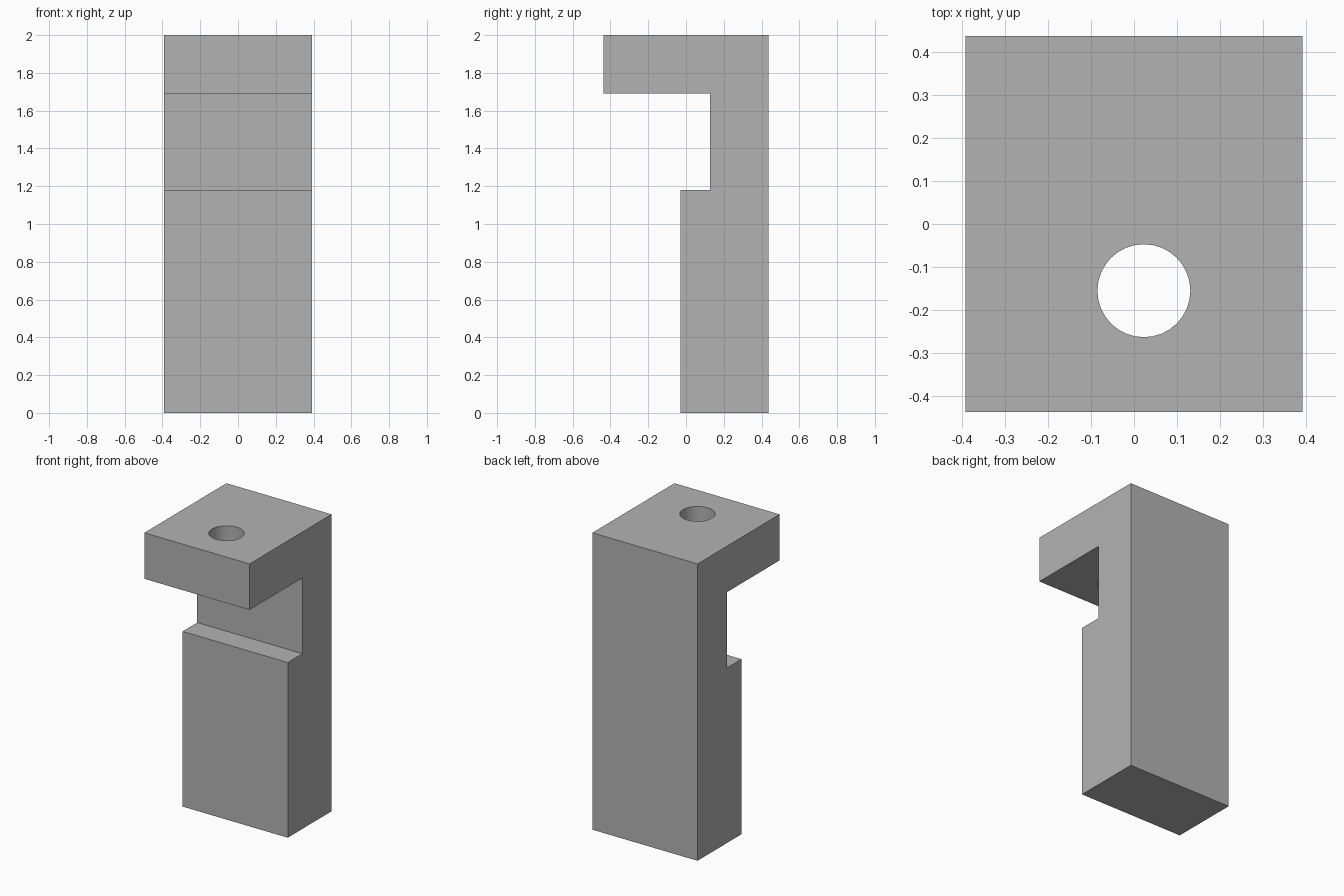
import bpy
import bmesh

cube = bpy.data.objects.get("Cube")
if cube:
    bpy.data.objects.remove(cube, do_unlink=True)

WIDTH = 0.784
HOLE_X, HOLE_Y, HOLE_RADIUS = 0.023, -0.155, 0.108

# Side outline of the clamp as (y, z)
PROFILE = [(-0.03, 0), (0.437, 0), (0.437, 2), (-0.437, 2),
           (-0.437, 1.69), (0.126, 1.69), (0.126, 1.18), (-0.03, 1.18)]

grey = bpy.data.materials.new("plain grey")
grey.use_nodes = True
colour = (0.45, 0.45, 0.45, 1)
grey.diffuse_color = colour
grey.node_tree.nodes["Principled BSDF"].inputs["Base Color"].default_value = colour

# Hooked bracket body: outline extruded across the width
bm = bmesh.new()
outline = bm.faces.new([bm.verts.new((-WIDTH / 2, y, z)) for y, z in PROFILE])
extruded = bmesh.ops.extrude_face_region(bm, geom=[outline])["geom"]
bmesh.ops.translate(bm, vec=(WIDTH, 0, 0),
                    verts=[v for v in extruded if isinstance(v, bmesh.types.BMVert)])
bmesh.ops.recalc_face_normals(bm, faces=bm.faces)
mesh = bpy.data.meshes.new("hooked_bracket")
bm.to_mesh(mesh)
bm.free()
mesh.materials.append(grey)
bracket = bpy.data.objects.new("hooked_bracket", mesh)
bpy.context.collection.objects.link(bracket)

# Cutter for the round hole through the top arm
bpy.ops.mesh.primitive_cylinder_add(vertices=32, radius=HOLE_RADIUS, depth=0.5,
                                    location=(HOLE_X, HOLE_Y, 1.85))
cutter = bpy.context.object
cutter.name = "hole_cutter"
cutter.data.materials.append(grey)
cutter.hide_render = True

drill = bracket.modifiers.new("drill_hole", "BOOLEAN")
drill.operation = "DIFFERENCE"
drill.solver = "EXACT"
drill.object = cutter

# Bake the hole, then smooth only its wall
bpy.ops.object.select_all(action="DESELECT")
bracket.select_set(True)
bpy.context.view_layer.objects.active = bracket
bpy.ops.object.modifier_apply(modifier=drill.name)
bpy.data.objects.remove(cutter, do_unlink=True)
bpy.ops.object.shade_smooth_by_angle()
